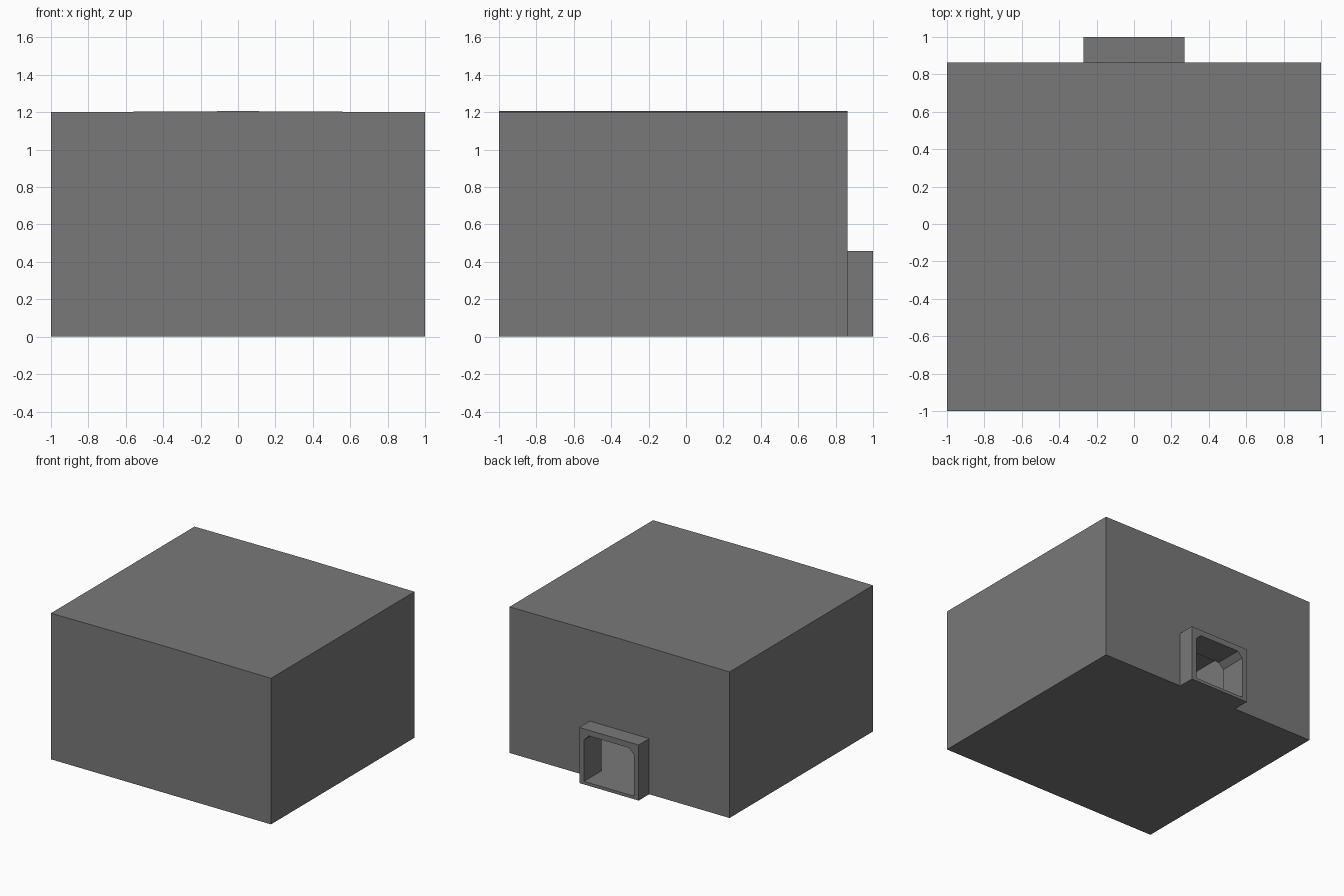
import bpy, bmesh

if "Cube" in bpy.data.objects:
    bpy.data.objects.remove(bpy.data.objects["Cube"])

# Dark grey for every surface
grey = bpy.data.materials.new("dark_grey")
grey.diffuse_color = (0.19, 0.19, 0.19, 1)
grey.use_nodes = True
grey.node_tree.nodes["Principled BSDF"].inputs["Base Color"].default_value = grey.diffuse_color


def prism(name, profile, y0, y1):
    """Extrude an (x, z) profile from y0 to y1."""
    bm = bmesh.new()
    face = bm.faces.new([bm.verts.new((x, y0, z)) for x, z in profile])
    ext = bmesh.ops.extrude_face_region(bm, geom=[face])
    verts = [g for g in ext["geom"] if isinstance(g, bmesh.types.BMVert)]
    bmesh.ops.translate(bm, verts=verts, vec=(0, y1 - y0, 0))
    bmesh.ops.recalc_face_normals(bm, faces=bm.faces)
    me = bpy.data.meshes.new(name)
    bm.to_mesh(me)
    bm.free()
    me.materials.append(grey)
    ob = bpy.data.objects.new(name, me)
    bpy.context.collection.objects.link(ob)
    return ob


def gable(half, bottom, eave, rise):
    return [(-half, bottom), (half, bottom), (half, eave), (0, eave + rise), (-half, eave)]


def cut(ob, cutter):
    mod = ob.modifiers.new("cut_" + cutter.name, 'BOOLEAN')
    mod.operation = 'DIFFERENCE'
    mod.solver = 'EXACT'
    mod.object = cutter
    cutter.hide_render = True
    cutter.hide_set(True)


FLOOR, WALL, BACK = 0.025, 0.09, 0.863

# Main block with a barely pitched roof
shell = prism("room_shell", gable(1.0, 0, 1.2, 0.006), -1.0, BACK)

# Projecting doorway frame at the back
frame = prism("doorway_frame", [(-.27, 0), (.27, 0), (.27, .457), (-.27, .457)], BACK, 1.0)

# Hollow interior
room = prism("room_cutter", gable(1 - WALL, FLOOR, 1.1, 0.006), -1 + WALL, BACK - WALL)

# Passage with chamfered upper corners
w, h, c = 0.227, 0.41, 0.045
passage = prism("passage_cutter",
                [(-w, FLOOR), (w, FLOOR), (w, h - c), (w - c, h), (c - w, h), (-w, h - c)],
                0.6, 1.1)

cut(shell, room)
cut(shell, passage)
cut(frame, passage)
